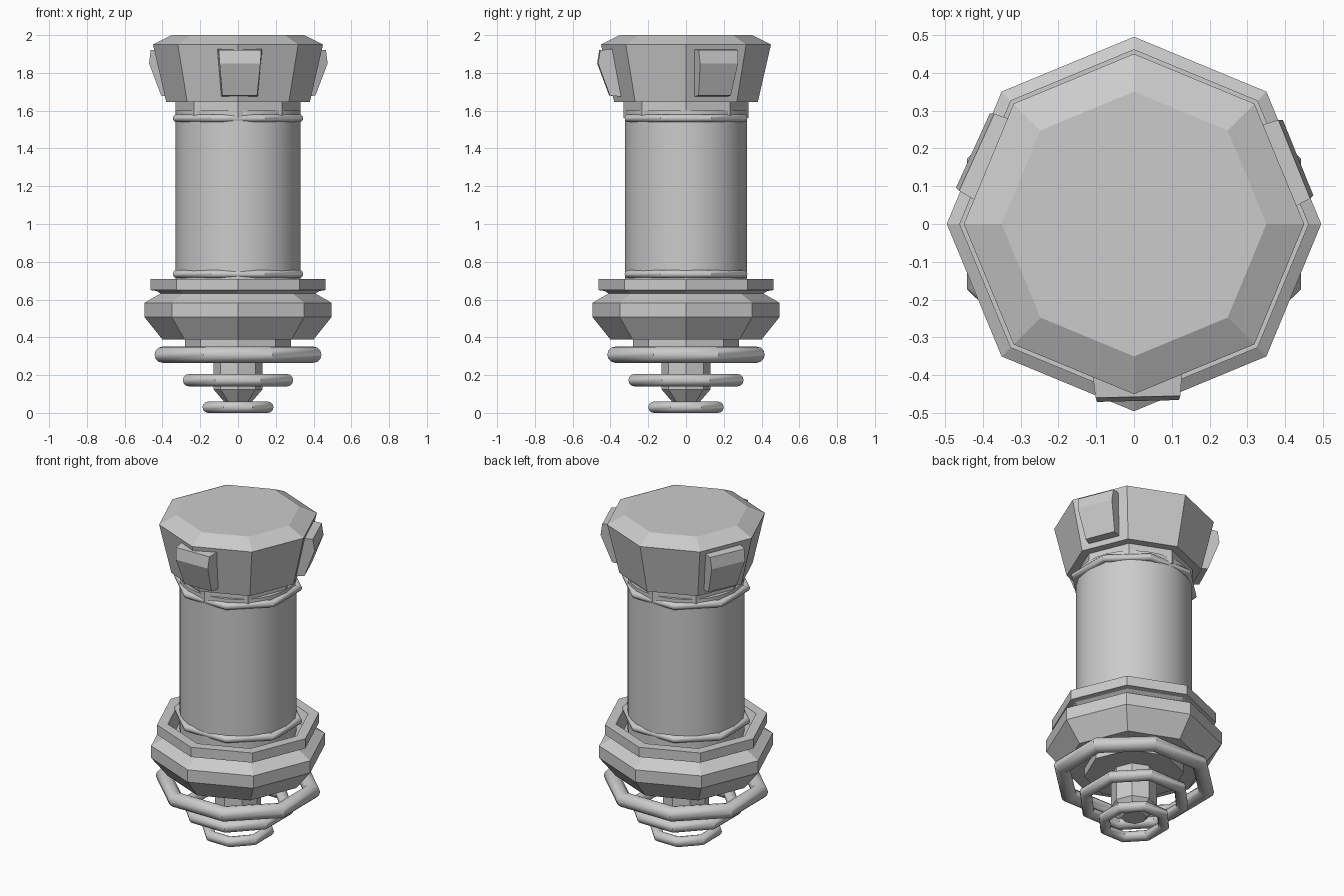
import bpy, bmesh
from math import cos, sin, pi, radians

if "Cube" in bpy.data.objects:
    bpy.data.objects.remove(bpy.data.objects["Cube"])


def finish(name, bm):
    bmesh.ops.recalc_face_normals(bm, faces=bm.faces)
    mesh = bpy.data.meshes.new(name)
    bm.to_mesh(mesh)
    bm.free()
    ob = bpy.data.objects.new(name, mesh)
    bpy.context.collection.objects.link(ob)
    return ob


def smooth(ob, angle):
    bpy.ops.object.select_all(action='DESELECT')
    ob.select_set(True)
    bpy.context.view_layer.objects.active = ob
    bpy.ops.object.shade_smooth_by_angle(angle=radians(angle))


def lathe(name, profile, sides=8, sy=1.0):
    """Spin a (radius, z) profile and cap both ends."""
    bm = bmesh.new()
    rows = []
    for r, z in profile:
        rows.append([bm.verts.new((r * cos(2 * pi * i / sides), sy * r * sin(2 * pi * i / sides), z))
                     for i in range(sides)])
    for a, b in zip(rows, rows[1:]):
        for i in range(sides):
            j = (i + 1) % sides
            bm.faces.new((a[i], a[j], b[j], b[i]))
    bm.faces.new(rows[0])
    bm.faces.new(rows[-1])
    return finish(name, bm)


def ring(name, x_out, y_out, z, minor, tube=12):
    """Eight-sided tube ring with flats facing x and y."""
    bm = bmesh.new()
    rows = []
    for i in range(8):
        a = radians(22.5 + 45 * i)
        row = []
        for k in range(tube):
            t = 2 * pi * k / tube
            inset = minor * (1 - cos(t))
            c = cos(radians(22.5))
            row.append(bm.verts.new(((x_out - inset) / c * cos(a), (y_out - inset) / c * sin(a),
                                     z + minor * sin(t))))
        rows.append(row)
    for i in range(8):
        a, b = rows[i], rows[(i + 1) % 8]
        for k in range(tube):
            m = (k + 1) % tube
            bm.faces.new((a[k], b[k], b[m], a[m]))
    smooth(finish(name, bm), 35)


def tab(name, angle):
    """Tapered plate leaning against the head."""
    section = [(0.30, 1.67, 0.10), (0.405, 1.68, 0.092), (0.468, 1.85, 0.108),
               (0.457, 1.92, 0.112), (0.36, 1.93, 0.122)]
    a = radians(angle)
    bm = bmesh.new()
    sides = []
    for s in (-1, 1):
        sides.append([bm.verts.new((d * cos(a) - s * w * sin(a), d * sin(a) + s * w * cos(a), z))
                      for d, z, w in section])
    n = len(section)
    for i in range(n):
        j = (i + 1) % n
        bm.faces.new((sides[0][i], sides[0][j], sides[1][j], sides[1][i]))
    for side in sides:
        bm.faces.new(side)
    finish(name, bm)


# Head with three grip tabs
lathe("head", [(0.38, 1.645), (0.45, 1.95), (0.35, 2.0)])
for label, angle in (("front", -88.7), ("right", 22), ("left", 155.5)):
    tab("head_tab_" + label, angle)
lathe("neck", [(0.33, 1.56), (0.33, 1.65)])

# Smooth barrel and its two bands
smooth(lathe("barrel", [(0.33, 0.64), (0.33, 1.6)], 32, 0.975), 30)
ring("upper_band", 0.345, 0.325, 1.56, 0.021)
ring("lower_band", 0.345, 0.325, 0.735, 0.021)

# Collar, hollow at the top
lathe("collar", [(0.40, 0.388), (0.495, 0.507), (0.495, 0.583), (0.41, 0.632), (0.43, 0.645),
                 (0.462, 0.65), (0.462, 0.71), (0.40, 0.71), (0.37, 0.64)])

# Stem with tapered tip
lathe("stem_flange", [(0.28, 0.335), (0.28, 0.40)])
lathe("stem", [(0.07, 0.055), (0.13, 0.125), (0.13, 0.35)])

# Floating rings, shrinking downward
ring("large_ring", 0.442, 0.417, 0.308, 0.043)
ring("middle_ring", 0.292, 0.305, 0.173, 0.033)
ring("small_ring", 0.188, 0.20, 0.03, 0.03)
